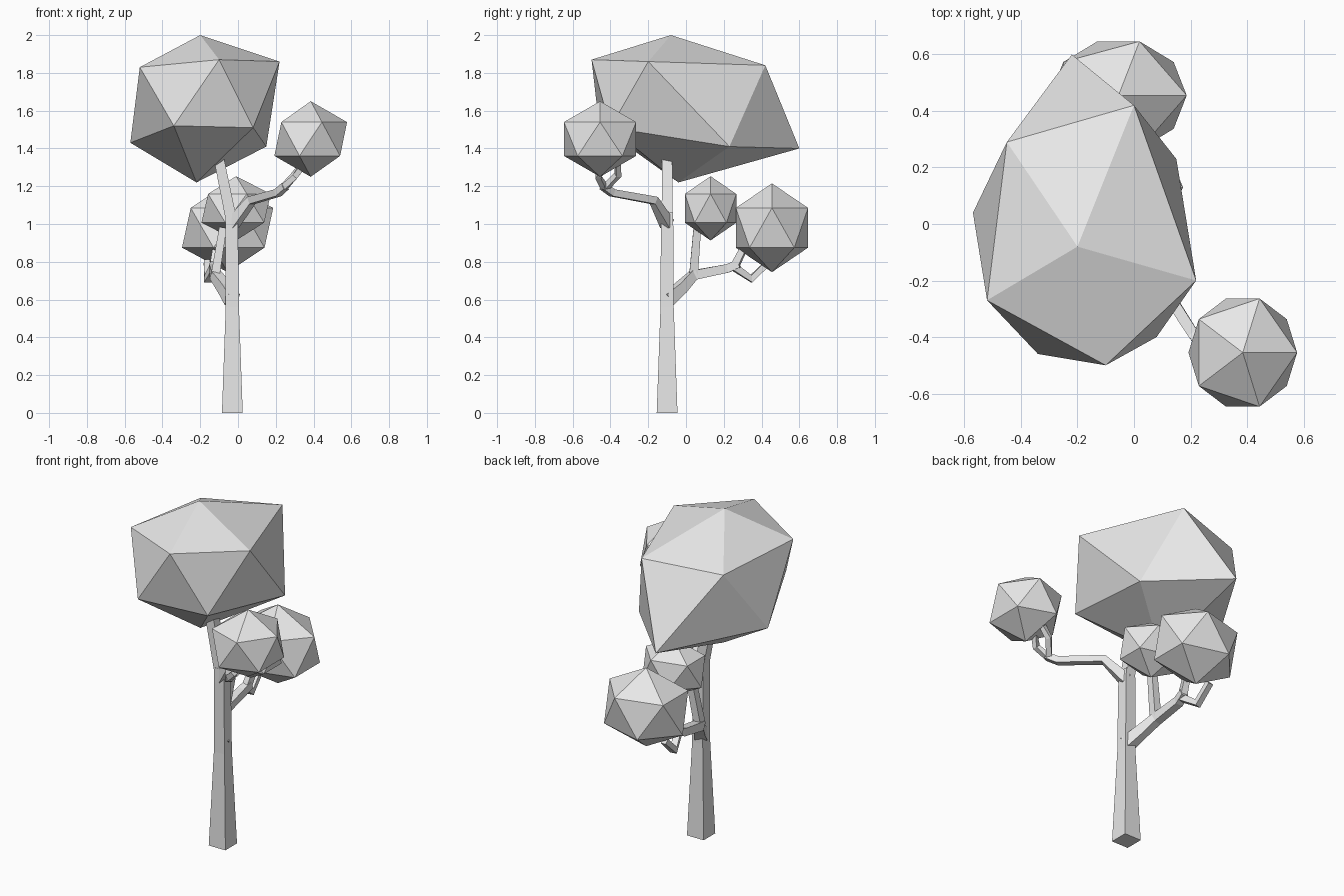
import bpy
import bmesh
from math import cos, sin, radians, sqrt
from mathutils import Vector

cube = bpy.data.objects.get("Cube")
if cube:
    bpy.data.objects.remove(cube, do_unlink=True)

grey = bpy.data.materials.new("light_grey")
grey.use_nodes = True
grey.diffuse_color = (0.8, 0.8, 0.8, 1)
grey.node_tree.nodes["Principled BSDF"].inputs["Base Color"].default_value = (0.8, 0.8, 0.8, 1)


def finish(name, bm):
    bmesh.ops.recalc_face_normals(bm, faces=bm.faces)
    mesh = bpy.data.meshes.new(name)
    bm.to_mesh(mesh)
    bm.free()
    mesh.materials.append(grey)
    obj = bpy.data.objects.new(name, mesh)
    bpy.context.collection.objects.link(obj)
    return obj


def facet_ball(name, top, upper, lower, bottom):
    """Twenty-sided ball; lower[i] sits between upper[i] and upper[i + 1]."""
    bm = bmesh.new()
    t, b = bm.verts.new(top), bm.verts.new(bottom)
    u = [bm.verts.new(p) for p in upper]
    w = [bm.verts.new(p) for p in lower]
    for i in range(5):
        j = (i + 1) % 5
        for tri in ((t, u[i], u[j]), (u[i], w[i], u[j]), (u[j], w[i], w[j]), (b, w[j], w[i])):
            bm.faces.new(tri)
    return finish(name, bm)


def leaf_ball(name, centre, radii):
    """Regular version of the ball, scaled on each axis."""
    c = Vector(centre)

    def point(angle, z):
        r = sqrt(1 - z * z)
        a = radians(angle)
        return c + Vector((radii[0] * r * cos(a), radii[1] * r * sin(a), radii[2] * z))

    h = 1 / sqrt(5)
    upper = [point(72 * i, h) for i in range(5)]
    lower = [point(72 * i + 36, -h) for i in range(5)]
    return facet_ball(name, point(0, 1), upper, lower, point(0, -1))


def limb(name, path, ref=(0, 0, 1)):
    """Square section swept along (x, y, z, half width) points."""
    bm = bmesh.new()
    pts = [Vector(p[:3]) for p in path]
    rings = []
    for i, p in enumerate(pts):
        before = (p - pts[i - 1]).normalized() if i else Vector()
        after = (pts[i + 1] - p).normalized() if i < len(pts) - 1 else Vector()
        t = (before + after).normalized()
        side = t.cross(Vector(ref)).normalized()
        up = side.cross(t)
        r = path[i][3]
        rings.append([bm.verts.new(p + side * a * r + up * b * r)
                      for a, b in ((1, 1), (-1, 1), (-1, -1), (1, -1))])
    for lo, hi in zip(rings, rings[1:]):
        for k in range(4):
            m = (k + 1) % 4
            bm.faces.new((lo[k], lo[m], hi[m], hi[k]))
    bm.faces.new(rings[0])
    bm.faces.new(rings[-1])
    return finish(name, bm)


# Trunk and its leaning top
Y = (0, 1, 0)
limb("trunk", [(-.03, -.1, 0, .055), (-.03, -.1, .56, .035), (-.033, -.1, .97, .033),
               (-.035, -.1, 1.06, .031)], Y)
limb("trunk_top", [(-.035, -.1, 1.02, .029), (-.1, -.1, 1.34, .027)], Y)

# Front branch with two twigs
limb("front_branch", [(-.03, -.1, 1.0, .03), (.07, -.17, 1.125, .021),
                      (.21, -.39, 1.165, .019), (.25, -.44, 1.2, .018)])
limb("front_outer_twig", [(.24, -.43, 1.19, .016), (.3, -.465, 1.25, .015),
                          (.35, -.43, 1.32, .014)])
limb("front_inner_twig", [(.24, -.43, 1.19, .016), (.3, -.36, 1.26, .015),
                          (.35, -.36, 1.33, .014)])

# Back branch with its twigs
limb("back_branch", [(-.03, -.1, .6, .035), (-.07, -.03, .66, .03),
                     (-.12, .04, .73, .026), (-.13, .22, .765, .023),
                     (-.12, .28, .79, .021)])
limb("back_upright_twig", [(-.12, .04, .73, .023), (-.08, .06, .98, .02)], Y)
limb("back_upper_twig", [(-.125, .26, .78, .02), (-.11, .32, .9, .016)])
limb("back_hooked_twig", [(-.125, .25, .775, .019), (-.16, .345, .71, .019),
                          (-.165, .44, .8, .016)])

# Small leaf balls
leaf_ball("front_foliage", (.385, -.455, 1.45), (.215, .225, .2))
leaf_ball("inner_back_foliage", (-.01, .13, 1.083), (.205, .16, .17))
leaf_ball("outer_back_foliage", (-.055, .455, .98), (.27, .225, .235))

# Large stretched crown
facet_ball(
    "crown", (-.2, -.08, 2),
    [(.22, -.2, 1.86), (0, .42, 1.84), (-.45, .29, 1.81), (-.52, -.27, 1.83), (-.1, -.5, 1.87)],
    [(.15, .23, 1.41), (-.22, .6, 1.4), (-.57, .04, 1.43), (-.34, -.46, 1.52), (.08, -.4, 1.51)],
    (-.22, -.04, 1.22))
